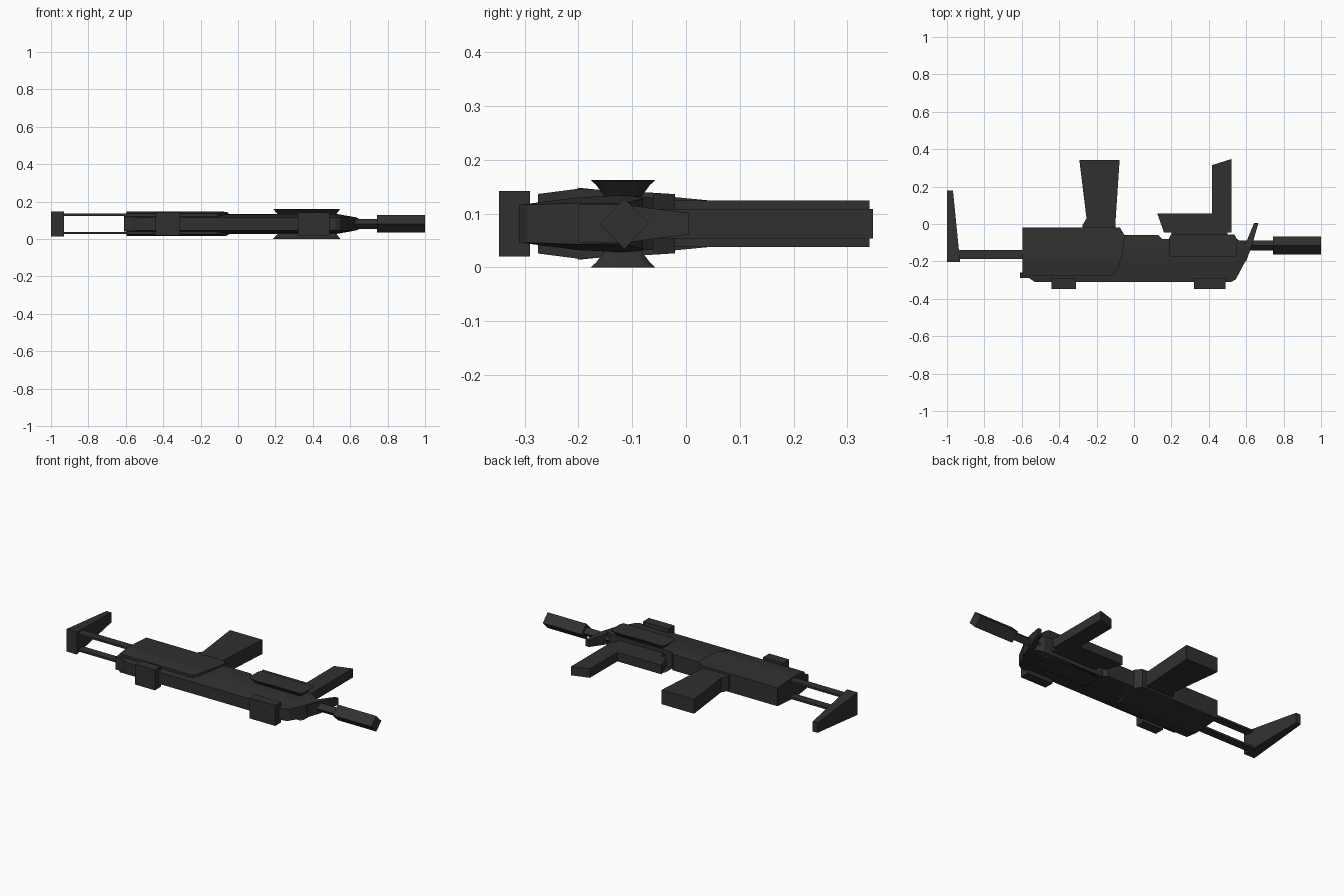
import bpy, bmesh, math
from mathutils import Vector

if "Cube" in bpy.data.objects:
    bpy.data.objects.remove(bpy.data.objects["Cube"])

ZC = 0.081  # mid-plane height, the model lies on its side

mat = bpy.data.materials.new("dark gunmetal")
mat.diffuse_color = (0.03, 0.03, 0.03, 1)
mat.use_nodes = True
mat.node_tree.nodes["Principled BSDF"].inputs["Base Color"].default_value = mat.diffuse_color


def finish(name, bm, smooth=None):
    bmesh.ops.recalc_face_normals(bm, faces=bm.faces[:])
    me = bpy.data.meshes.new(name)
    bm.to_mesh(me)
    bm.free()
    me.materials.append(mat)
    ob = bpy.data.objects.new(name, me)
    bpy.context.collection.objects.link(ob)
    if smooth:
        bpy.context.view_layer.objects.active = ob
        ob.select_set(True)
        bpy.ops.object.shade_smooth_by_angle(angle=math.radians(smooth))
        ob.select_set(False)
    return ob


def interp(table, t):
    if t <= table[0][0]:
        return table[0][1]
    for (a, u), (b, v) in zip(table, table[1:]):
        if t <= b:
            return u + (v - u) * (t - a) / (b - a)
    return table[-1][1]


def plate(name, outline, by_y, by_x=((0, 1),), mid=ZC):
    """Outline in xy, half thickness given by y, scaled by a factor given by x."""
    bm = bmesh.new()
    lo = [bm.verts.new((x, y, -1)) for x, y in outline]
    hi = [bm.verts.new((x, y, 1)) for x, y in outline]
    bm.faces.new(lo[::-1])
    bm.faces.new(hi)
    n = len(outline)
    for i in range(n):
        j = (i + 1) % n
        bm.faces.new((lo[i], lo[j], hi[j], hi[i]))
    for axis, table in ((1, by_y), (0, by_x)):
        for t, _ in table[1:-1] if len(table) > 2 else ():
            no = Vector((0, 0, 0))
            no[axis] = 1
            bmesh.ops.bisect_plane(bm, geom=bm.verts[:] + bm.edges[:] + bm.faces[:],
                                   plane_co=no * t, plane_no=no)
    for v in bm.verts:
        v.co.z = mid + v.co.z * interp(by_y, v.co.y) * interp(by_x, v.co.x)
    return finish(name, bm)


def box(x0, x1, y0, y1):
    return [(x0, y0), (x1, y0), (x1, y1), (x0, y1)]


# receiver with faceted sides and narrowing nose
plate("receiver",
      [(-0.61, -0.26), (-0.61, -0.29), (-0.56, -0.29), (-0.53, -0.31), (0.52, -0.31),
       (0.545, -0.295), (0.6, -0.19), (0.62, -0.12), (0.55, -0.08), (0.15, -0.08),
       (0.13, -0.06), (-0.55, -0.06), (-0.59, -0.26)],
      ((-0.31, 0.035), (-0.2, 0.049), (-0.12, 0.053), (-0.05, 0.047)),
      ((-1, 1), (0.53, 1), (0.65, 0.6)))

# rear cover, wider than the receiver
plate("rear_cover",
      [(-0.595, -0.02), (-0.595, -0.275), (-0.11, -0.275), (-0.085, -0.235), (-0.06, -0.15),
       (-0.05, -0.06), (-0.075, -0.02)],
      ((-0.285, 0.054), (-0.2, 0.065), (-0.1, 0.06), (-0.02, 0.055)))

# nose fin
plate("nose_fin", [(0.58, -0.2), (0.6, -0.2), (0.635, -0.1), (0.665, 0.005), (0.642, 0.005), (0.59, -0.12)],
      ((-0.2, 0.036), (-0.12, 0.036), (0.005, 0.02)))

# grips
plate("rear_grip", [(-0.275, -0.03), (-0.275, -0.005), (-0.254, 0.03), (-0.292, 0.341),
                    (-0.077, 0.341), (-0.1, -0.005), (-0.1, -0.03)], ((0, 0.043),))
plate("front_grip", [(0.16, -0.045), (0.125, 0.055), (0.418, 0.055), (0.418, 0.315),
                     (0.52, 0.347), (0.52, -0.045)], ((0, 0.027),))
plate("front_grip_mount", box(0.2, 0.5, -0.09, -0.043), ((0, 0.027),))

# stock: tapered butt on two flat bars
plate("stock_butt", [(-1, -0.202), (-0.93, -0.202), (-0.968, 0.18), (-1, 0.18)],
      ((-0.202, 0.067), (0.18, 0.03)))
for s, side in ((1, "left"), (-1, "right")):
    plate("stock_bar_" + side, box(-0.95, -0.55, -0.186, -0.138), ((0, 0.006),), mid=ZC + s * 0.049)

# sight blocks
for name, x0, x1 in (("rear_sight", -0.442, -0.31), ("front_sight", 0.32, 0.49)):
    plate(name, box(x0, x1, -0.347, -0.29), ((0, 0.061),))

# flared side pods, wide on the outer face
for s, side in ((1, "left"), (-1, "right")):
    bm = bmesh.new()
    rings = []
    for z, hy, x0, x1 in ((0.045, 0.03, 0.22, 0.52), (0.072, 0.05, 0.195, 0.54), (0.081, 0.06, 0.187, 0.548)):
        c = min(0.02, hy * 0.4)
        pts = [(x0, -hy + c), (x0 + c / 2, -hy), (x1 - c / 2, -hy), (x1, -hy + c),
               (x1, hy - c), (x1 - c / 2, hy), (x0 + c / 2, hy), (x0, hy - c)]
        rings.append([bm.verts.new((x, -0.117 + y, ZC + s * z)) for x, y in pts])
    for a, b in zip(rings, rings[1:]):
        for i in range(8):
            j = (i + 1) % 8
            bm.faces.new((a[i], a[j], b[j], b[i]))
    bm.faces.new(rings[0])
    bm.faces.new(rings[-1])
    finish("side_pod_" + side, bm, 40)

# four-sided barrel and muzzle, corner up
for name, x0, x1, r in (("barrel", 0.54, 0.76, 0.027), ("muzzle", 0.743, 1.0, 0.047)):
    bm = bmesh.new()
    ends = [[bm.verts.new((x, -0.115 + r * dy, ZC + r * dz))
             for dy, dz in ((1, 0), (0, 1), (-1, 0), (0, -1))] for x in (x0, x1)]
    for i in range(4):
        j = (i + 1) % 4
        bm.faces.new((ends[0][i], ends[0][j], ends[1][j], ends[1][i]))
    for e in ends:
        bm.faces.new(e)
    finish(name, bm)
